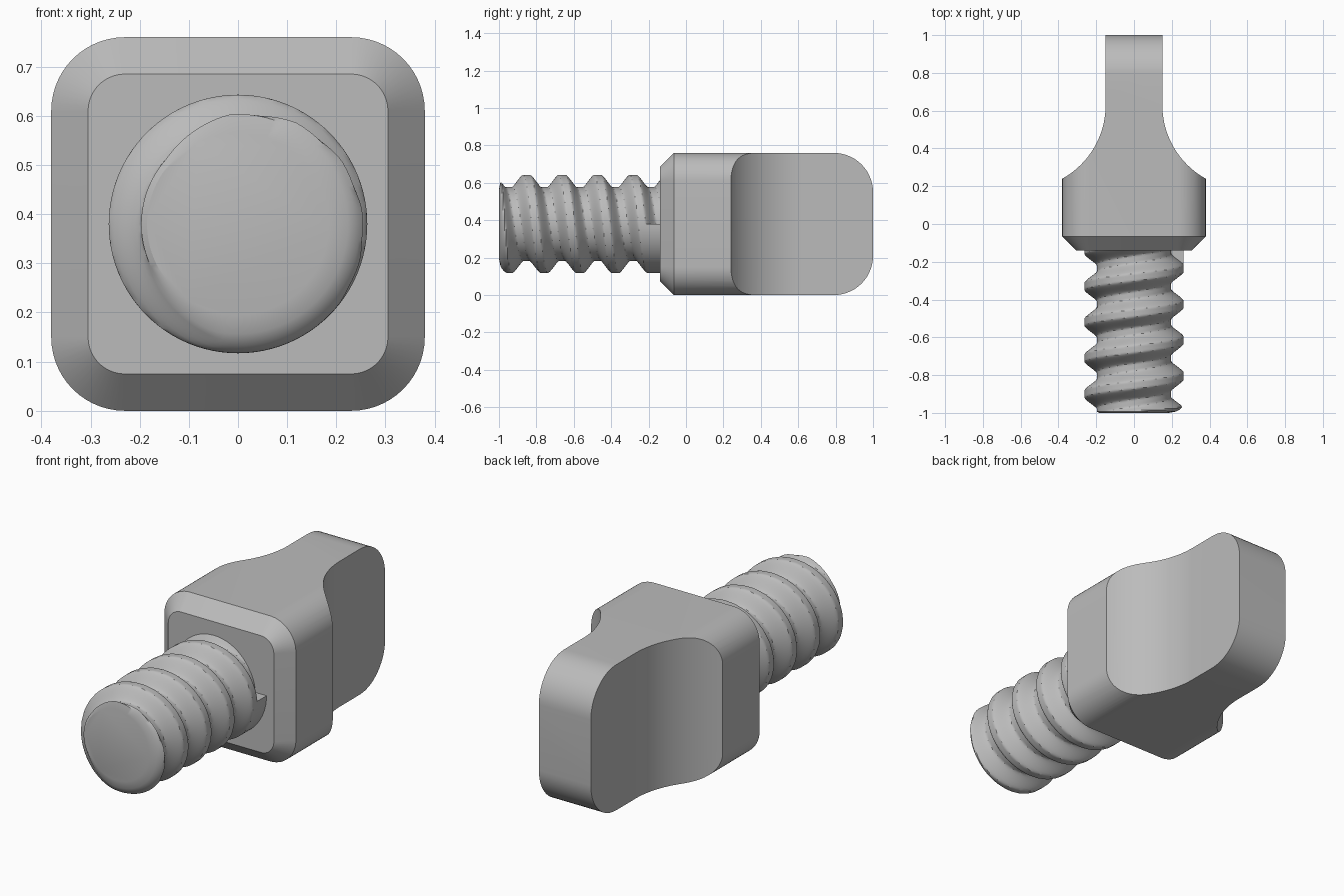
import bpy, bmesh, math
from math import sin, cos, pi, sqrt

cube = bpy.data.objects.get("Cube")
if cube:
    bpy.data.objects.remove(cube, do_unlink=True)

CZ = 0.38        # height of the screw axis
HALF = 0.38      # half width of the head

grey = bpy.data.materials.new("plain grey")
grey.use_nodes = True
colour = (0.5, 0.5, 0.5, 1)
grey.diffuse_color = colour
grey.node_tree.nodes["Principled BSDF"].inputs["Base Color"].default_value = colour


def finish(bm, name):
    bmesh.ops.recalc_face_normals(bm, faces=bm.faces)
    mesh = bpy.data.meshes.new(name)
    bm.to_mesh(mesh)
    bm.free()
    mesh.materials.append(grey)
    ob = bpy.data.objects.new(name, mesh)
    bpy.context.collection.objects.link(ob)
    return ob


def loft(rings, name):
    """Closed rings of points skinned together, with flat end caps."""
    bm = bmesh.new()
    loops = [[bm.verts.new(p) for p in ring] for ring in rings]
    n = len(loops[0])
    for a, b in zip(loops, loops[1:]):
        for i in range(n):
            j = (i + 1) % n
            bm.faces.new((a[i], a[j], b[j], b[i]))
    bm.faces.new(loops[0])
    bm.faces.new(loops[-1])
    bmesh.ops.remove_doubles(bm, verts=bm.verts, dist=1e-5)
    return finish(bm, name)


def arc(cx, cy, r, a0, a1, steps=14):
    angles = [math.radians(a0 + (a1 - a0) * i / steps) for i in range(steps + 1)]
    return [(cx + r * cos(a), cy + r * sin(a)) for a in angles]


def rounded_square(half, r, y):
    c = half - r
    points = []
    for k, (sx, sz) in enumerate(((1, 1), (-1, 1), (-1, -1), (1, -1))):
        points += arc(sx * c, sz * c, r, 90 * k, 90 * k + 90)
    return [(x, y, CZ + z) for x, z in points]


def shade(ob):
    bpy.ops.object.select_all(action='DESELECT')
    ob.select_set(True)
    bpy.context.view_layer.objects.active = ob
    bpy.ops.object.shade_smooth_by_angle(angle=math.radians(32))


# Head: rounded square bar with a chamfered front
head = loft([rounded_square(0.305, 0.075, -0.14),
             rounded_square(HALF, 0.15, -0.065),
             rounded_square(HALF, 0.15, 1.0)], "head_and_grip")

# Grip outline from above: concave flanks narrowing to a flat tab
R = 0.446
start = 180 + math.degrees(math.asin(0.39 / R))
flank = arc(0.15 + R, 0.63, R, start, 180, 20)
side = [(0.5, -0.3), (0.5, 0.24 - 0.06)] + [(HALF + 0.02, 0.24 - 0.012)] + flank + [(0.15, 1.2)]
outline = side + [(-x, y) for x, y in reversed(side)]
top_cutter = loft([[(x, y, z) for x, y in outline] for z in (-0.2, 1.0)], "top_cutter")

# Grip outline from the side: rounded back corners
r = 0.21
back = [(-0.3, -0.1), (0.6, -0.1), (0.6, 0)]
back += arc(1 - r, r, r, -90, 0) + arc(1 - r, 2 * HALF - r, r, 0, 90)
back += [(0.6, 2 * HALF), (0.6, 0.9), (-0.3, 0.9)]
side_cutter = loft([[(x, y, z) for y, z in back] for x in (-0.6, 0.6)], "side_cutter")

bpy.context.view_layer.objects.active = head
for cutter in (top_cutter, side_cutter):
    cutter.hide_render = True
    mod = head.modifiers.new("trim", 'BOOLEAN')
    mod.operation = 'INTERSECT'
    mod.solver = 'EXACT'
    mod.object = cutter
    bpy.ops.object.modifier_apply(modifier=mod.name)
    bpy.data.objects.remove(cutter, do_unlink=True)
shade(head)

# Screw: helical thread with a run-out step beside the head
PITCH, ROOT, CREST = 0.19, 0.197, 0.263


def thread_radius(y, turn):
    crest_y = -0.235 + PITCH * turn
    wave = 1.25 * cos(2 * pi * (y - crest_y) / PITCH)
    wave = max(-1, min(1, wave))
    if y > crest_y:
        wave = 1
    radius = (ROOT + CREST) / 2 + (CREST - ROOT) / 2 * wave
    t = min(1, (y + 1) / 0.06)
    return min(radius, 0.185 + 0.08 * sqrt(1 - (1 - t) ** 2))


SEG, ROWS = 96, 116
rings = []
for row in range(ROWS + 1):
    y = -1 + 0.87 * row / ROWS
    ring = []
    for i in range(SEG + 1):
        a = 2 * pi * i / SEG
        rad = thread_radius(y, i / SEG)
        ring.append((rad * cos(a), y, CZ - rad * sin(a)))
    rings.append(ring)
shade(loft(rings, "threaded_shaft"))
